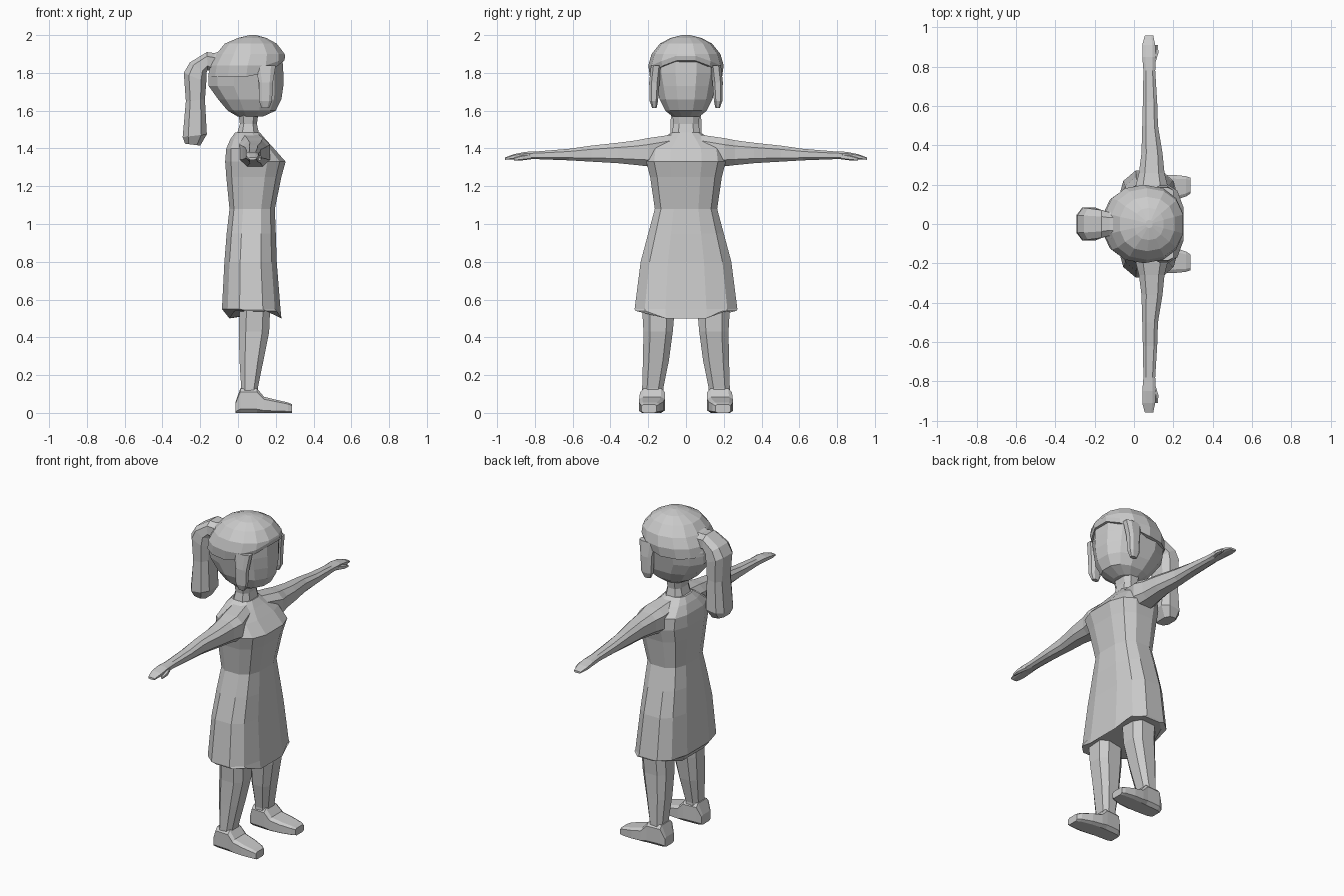
import bpy, bmesh, math
from mathutils import Vector

grey = bpy.data.materials.new("plain grey")
grey.diffuse_color = (0.6, 0.6, 0.6, 1)


def ring(c, a, b, n=8, p=0.7):
    """Rounded-box outline around c with half axes a and b."""
    norm = math.cos(math.pi / n) ** p
    pts = []
    for i in range(n):
        t = (i + 0.5) * math.tau / n
        u, v = math.cos(t), math.sin(t)
        u = math.copysign(abs(u) ** p, u) / norm
        v = math.copysign(abs(v) ** p, v) / norm
        pts.append(Vector(c) + Vector(a) * u + Vector(b) * v)
    return pts


def flat(z, x0, x1, y0, y1, n=8, p=0.7):
    """Horizontal ring from its extents."""
    return ring(((x0 + x1) / 2, (y0 + y1) / 2, z), ((x1 - x0) / 2, 0, 0),
                (0, (y1 - y0) / 2, 0), n, p)


def loft(name, rings, mirror=False):
    bm = bmesh.new()
    rows = [[bm.verts.new(p) for p in r] for r in rings]
    n = len(rows[0])
    for r, s in zip(rows, rows[1:]):
        for i in range(n):
            j = (i + 1) % n
            bm.faces.new((r[i], r[j], s[j], s[i]))
    bm.faces.new(rows[0])
    bm.faces.new(rows[-1])
    bmesh.ops.recalc_face_normals(bm, faces=bm.faces)
    me = bpy.data.meshes.new(name)
    bm.to_mesh(me)
    bm.free()
    me.materials.append(grey)
    ob = bpy.data.objects.new(name, me)
    bpy.context.collection.objects.link(ob)
    if mirror:
        m = ob.modifiers.new("mirror", 'MIRROR')
        m.use_axis = (False, True, False)
    return ob


# dress: height, back, front, half width
dress = [(0.50, -0.045, 0.23, 0.268), (0.55, -0.085, 0.225, 0.272),
         (0.80, -0.072, 0.205, 0.24), (0.95, -0.06, 0.20, 0.20),
         (1.08, -0.045, 0.195, 0.165), (1.25, -0.062, 0.23, 0.19),
         (1.33, -0.068, 0.252, 0.21), (1.40, -0.062, 0.19, 0.20),
         (1.45, -0.04, 0.145, 0.13), (1.485, -0.015, 0.115, 0.075)]
rows = [flat(z, b, f, -w, w, 12) for z, b, f, w in dress]
for p in rows[0]:
    if abs(p.y) > 0.15:          # hem rises at the sides
        p.z = 0.54
loft("dress", rows)

# neck
loft("neck", [flat(z, b, f, -w, w) for z, b, f, w in
              [(1.46, -0.01, 0.115, 0.08), (1.53, 0.01, 0.10, 0.066),
               (1.60, 0.0, 0.11, 0.076)]])

# head
head = [(1.568, 0.0, 0.13, 0.07), (1.60, -0.055, 0.20, 0.11),
        (1.66, -0.105, 0.23, 0.14), (1.73, -0.155, 0.24, 0.155),
        (1.80, -0.155, 0.24, 0.17), (1.88, -0.125, 0.235, 0.17),
        (1.95, -0.04, 0.19, 0.11)]
loft("head", [flat(z, b, f, -w, w, 12, 0.85) for z, b, f, w in head])

# hair cap with a fringe that climbs towards the forehead
hair = [(1.78, -0.158, 0.245, 0.187), (1.84, -0.148, 0.25, 0.195),
        (1.90, -0.115, 0.247, 0.178), (1.955, -0.07, 0.205, 0.135),
        (1.985, 0.0, 0.15, 0.08), (2.0, 0.06, 0.095, 0.02)]
rows = [flat(z, b, f, -w, w, 14, 0.9) for z, b, f, w in hair]
for low, up in zip(rows[0], rows[1]):
    k = max(0, (low.x - 0.045) / 0.2) ** 2
    low.z += 0.085 * k
    up.z = max(up.z, low.z + 0.025)
loft("hair_cap", rows)

# locks in front of the ears
loft("side_lock", [flat(z, b, f, y0, y1) for z, b, f, y0, y1 in
                   [(1.615, 0.125, 0.165, 0.155, 0.18),
                    (1.65, 0.112, 0.18, 0.148, 0.192),
                    (1.75, 0.11, 0.185, 0.14, 0.195),
                    (1.84, 0.09, 0.20, 0.13, 0.185)]], True)

# ponytail: outer x, z, inner x, z, half width
tail = [(-0.05, 1.93, -0.08, 1.81, 0.075), (-0.125, 1.905, -0.13, 1.80, 0.06),
        (-0.165, 1.91, -0.16, 1.815, 0.07), (-0.255, 1.855, -0.168, 1.80, 0.08),
        (-0.287, 1.80, -0.168, 1.75, 0.083), (-0.276, 1.65, -0.175, 1.66, 0.078),
        (-0.293, 1.46, -0.165, 1.475, 0.083), (-0.28, 1.425, -0.20, 1.415, 0.055)]
loft("ponytail", [ring(((a + c) / 2, 0, (b + d) / 2), ((a - c) / 2, 0, (b - d) / 2),
                       (0, w, 0)) for a, b, c, d, w in tail])

# arms: y, bottom, top, back, front
arm = [(0.06, 1.34, 1.475, 0.0, 0.14), (0.20, 1.305, 1.455, 0.01, 0.17),
       (0.26, 1.312, 1.443, 0.025, 0.155), (0.36, 1.322, 1.43, 0.038, 0.145),
       (0.50, 1.33, 1.415, 0.042, 0.122), (0.62, 1.337, 1.398, 0.045, 0.118),
       (0.78, 1.343, 1.385, 0.048, 0.108), (0.85, 1.345, 1.382, 0.042, 0.11),
       (0.91, 1.342, 1.37, 0.042, 0.108), (0.958, 1.34, 1.352, 0.055, 0.098)]
loft("arm", [ring(((b + f) / 2, y, (l + t) / 2), ((f - b) / 2, 0, 0),
                  (0, 0, (t - l) / 2)) for y, l, t, b, f in arm], True)
# thumbs
loft("thumb", [ring((x, y, z), (r, 0, 0), (0, 0, r), 6) for x, y, z, r in
               [(0.095, 0.82, 1.358, 0.014), (0.112, 0.87, 1.35, 0.012),
                (0.115, 0.91, 1.343, 0.007)]], True)

# legs
loft("leg", [flat(z, *e) for z, e in
             [(0.08, (0.01, 0.105, 0.118, 0.232)), (0.13, (0.017, 0.105, 0.12, 0.232)),
              (0.28, (0.008, 0.135, 0.09, 0.228)), (0.43, (0.004, 0.165, 0.07, 0.225)),
              (0.60, (0.01, 0.172, 0.055, 0.235))]], True)

# feet: x, top, inner y, outer y
foot = [(-0.012, 0.06, 0.135, 0.225), (0.012, 0.13, 0.118, 0.238),
        (0.10, 0.13, 0.112, 0.243), (0.138, 0.085, 0.112, 0.248),
        (0.20, 0.07, 0.12, 0.25), (0.265, 0.055, 0.14, 0.243),
        (0.287, 0.045, 0.155, 0.235)]
loft("foot", [ring((x, (a + b) / 2, t / 2), (0, (b - a) / 2, 0), (0, 0, t / 2), 8, 0.4)
              for x, t, a, b in foot], True)
